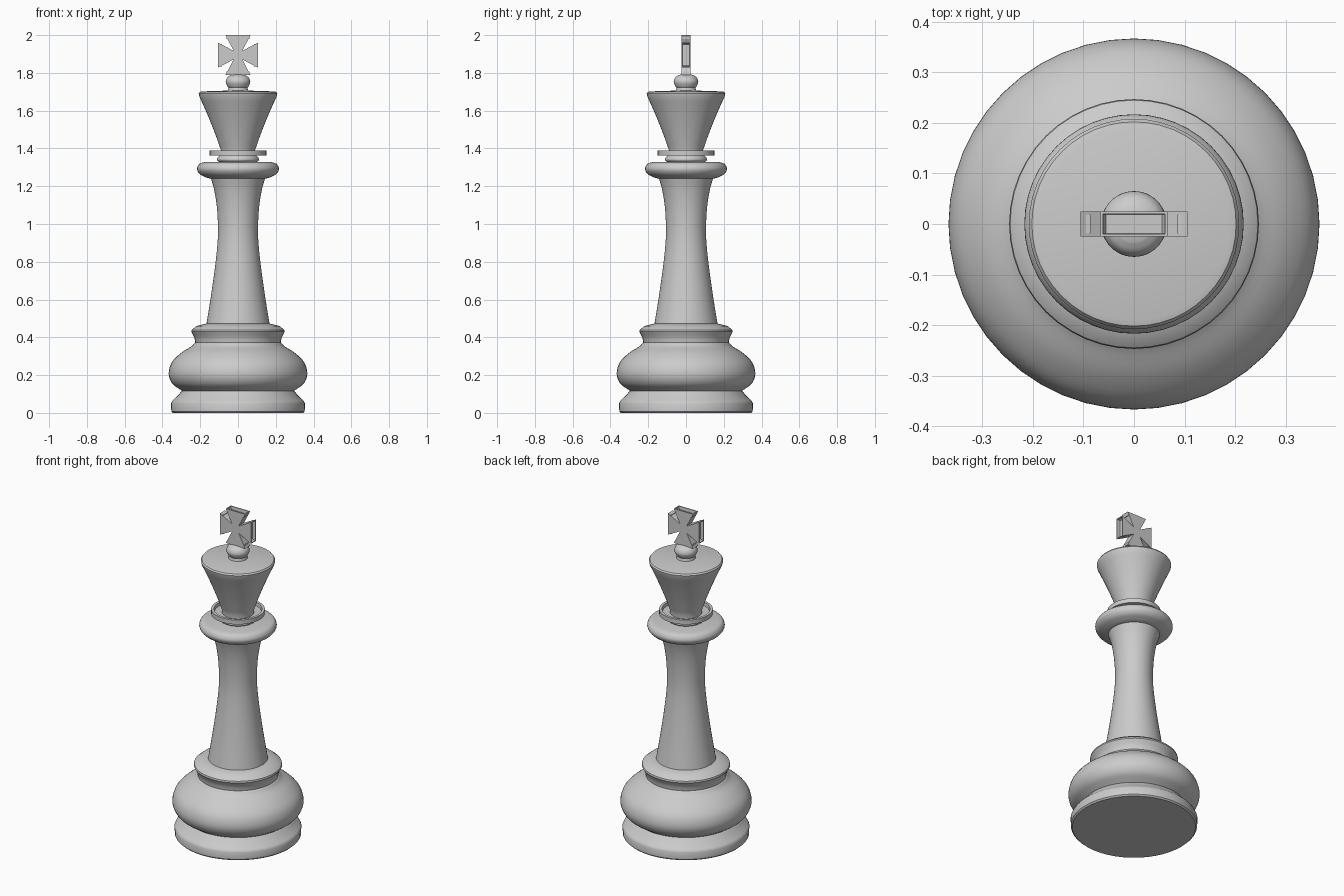
import bpy, bmesh
from math import radians, pi
from mathutils import Vector, Matrix

if "Cube" in bpy.data.objects:
    bpy.data.objects.remove(bpy.data.objects["Cube"])

SEGMENTS = 48


def curve(points, steps=4):
    """Smooth profile run through the given (radius, height) points."""
    p = [Vector(q) for q in points]
    p = [2 * p[0] - p[1]] + p + [2 * p[-1] - p[-2]]
    out = []
    for a, b, c, d in zip(p, p[1:], p[2:], p[3:]):
        for i in range(steps):
            t = i / steps
            out.append(0.5 * (2 * b + (c - a) * t + (2 * a - 5 * b + 4 * c - d) * t ** 2
                              + (3 * b - a - 3 * c + d) * t ** 3))
    return [tuple(v) for v in out] + [tuple(points[-1])]


def finish(name, bm, smooth=True):
    bmesh.ops.recalc_face_normals(bm, faces=bm.faces)
    mesh = bpy.data.meshes.new(name)
    bm.to_mesh(mesh)
    bm.free()
    obj = bpy.data.objects.new(name, mesh)
    bpy.context.collection.objects.link(obj)
    if smooth:
        bpy.ops.object.select_all(action='DESELECT')
        obj.select_set(True)
        bpy.context.view_layer.objects.active = obj
        bpy.ops.object.shade_smooth_by_angle(angle=radians(35))
    return obj


def lathe(name, profile):
    """Turn a (radius, height) profile around the z axis."""
    bm = bmesh.new()
    verts = [bm.verts.new((r, 0, z)) for r, z in profile]
    edges = [bm.edges.new(pair) for pair in zip(verts, verts[1:])]
    bmesh.ops.spin(bm, geom=verts + edges, cent=(0, 0, 0), axis=(0, 0, 1),
                   angle=2 * pi, steps=SEGMENTS)
    bmesh.ops.remove_doubles(bm, verts=bm.verts, dist=0.0003)
    return finish(name, bm)


# Base: foot disc, wide bulge and upper collar
lathe("base", [(0, 0), (0.345, 0), (0.353, 0.008), (0.355, 0.05)]
      + curve([(0.35, 0.06), (0.325, 0.085), (0.297, 0.117)])
      + curve([(0.305, 0.122), (0.348, 0.155), (0.367, 0.205), (0.352, 0.265),
               (0.305, 0.315), (0.25, 0.35), (0.232, 0.368)])
      + curve([(0.226, 0.372), (0.232, 0.4), (0.247, 0.43)])
      + [(0.245, 0.44), (0.22, 0.46), (0.17, 0.472), (0, 0.472)])

# Stem, waisted
lathe("stem", [(0, 0.46)]
      + curve([(0.168, 0.465), (0.14, 0.64), (0.116, 0.82), (0.106, 0.95),
               (0.111, 1.08), (0.126, 1.18), (0.148, 1.255)]) + [(0, 1.255)])

# Rounded collar above the stem
lathe("stem_collar", [(0, 1.24), (0.145, 1.24)]
      + curve([(0.165, 1.245), (0.2, 1.262), (0.217, 1.29), (0.205, 1.318), (0.18, 1.327)])
      + [(0, 1.327)])

# Small neck bead between collar and rim
lathe("neck_bead", [(0, 1.32)]
      + curve([(0.095, 1.325), (0.11, 1.337), (0.108, 1.35), (0.095, 1.365)]) + [(0, 1.365)])

# Thin dished rim under the head
lathe("neck_rim", [(0, 1.363), (0.15, 1.363), (0.15, 1.39), (0.134, 1.39),
                   (0.132, 1.37), (0, 1.37)])

# Flared head
lathe("head", [(0, 1.365), (0.09, 1.365)]
      + curve([(0.09, 1.39), (0.122, 1.48), (0.162, 1.58), (0.205, 1.676)])
      + [(0.208, 1.69), (0.202, 1.699), (0.19, 1.702), (0, 1.708)])

# Finial: short neck and ball
lathe("finial", [(0, 1.7), (0.055, 1.7), (0.05, 1.722)]
      + curve([(0.055, 1.726), (0.065, 1.752), (0.056, 1.776), (0.035, 1.79)]) + [(0, 1.792)])

# Flared cross: one wedge arm repeated four times, arm ends hollowed
bm = bmesh.new()
outline = []
for i in range(4):
    turn = Matrix.Rotation(-i * pi / 2, 3, 'Y')
    for x, z in ((0.023, 0.023), (0.066, 0.106), (-0.066, 0.106)):
        outline.append(bm.verts.new(turn @ Vector((x, -0.025, z))))
front = bm.faces.new(outline)
back = bmesh.ops.extrude_face_region(bm, geom=[front])
bmesh.ops.translate(bm, vec=(0, 0.05, 0),
                    verts=[v for v in back["geom"] if isinstance(v, bmesh.types.BMVert)])
bmesh.ops.recalc_face_normals(bm, faces=bm.faces)
ends = [f for f in bm.faces
        if max(abs(f.calc_center_median().x), abs(f.calc_center_median().z)) > 0.1]
bmesh.ops.inset_individual(bm, faces=ends, thickness=0.007, depth=0)
bmesh.ops.inset_individual(bm, faces=ends, thickness=0.002, depth=-0.02)
bmesh.ops.translate(bm, vec=(0, 0, 1.894), verts=bm.verts)
finish("cross", bm, smooth=False)
